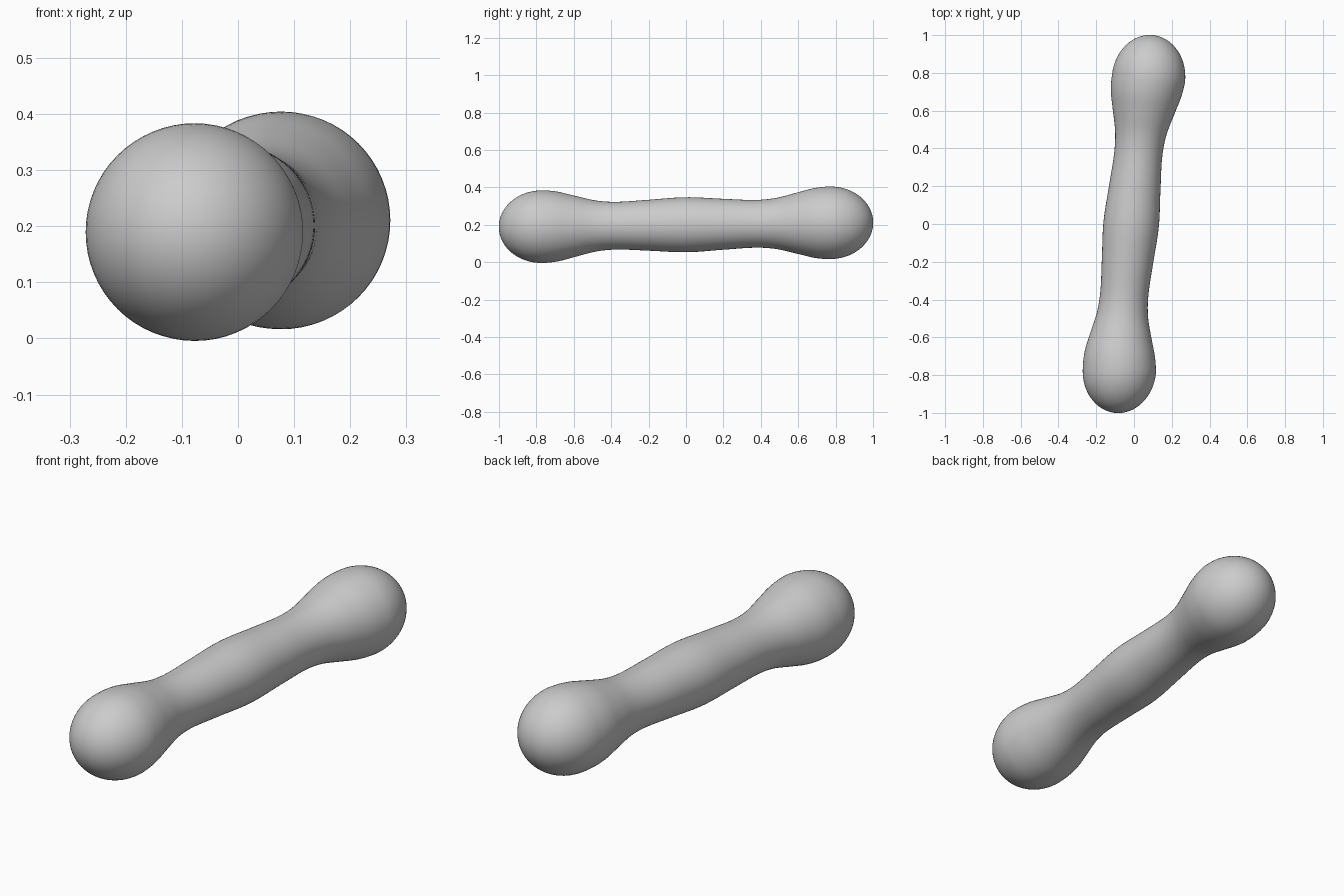
import bpy, bmesh, math
from mathutils import Vector

if "Cube" in bpy.data.objects:
    bpy.data.objects.remove(bpy.data.objects["Cube"])

SIDES = 64
LOBE, TIP, R = 0.772, 1.0, 0.194      # lobe centre, tip position, lobe radius

# Shaft radii by distance from the middle, rising smoothly into the end lobes
KNOTS = [(0.0, 0.147), (0.2, 0.136), (0.37, 0.1275), (0.48, 0.136),
         (0.6, 0.165), (0.69, 0.187), (LOBE, R)]


def shaft_radius(d):
    """Cubic interpolation of the knots with flat ends."""
    n = len(KNOTS)
    slopes = [0.0 if i in (0, n - 1) else
              (KNOTS[i + 1][1] - KNOTS[i - 1][1]) / (KNOTS[i + 1][0] - KNOTS[i - 1][0])
              for i in range(n)]
    slopes[2] = 0.0
    for i in range(n - 1):
        (a, ra), (b, rb) = KNOTS[i], KNOTS[i + 1]
        if d <= b + 1e-9:
            h, t = b - a, (d - a) / (b - a)
            return ((2*t**3 - 3*t*t + 1) * ra + (t**3 - 2*t*t + t) * h * slopes[i]
                    + (3*t*t - 2*t**3) * rb + (t**3 - t*t) * h * slopes[i + 1])
    return R


def centre(s):
    """Slightly bowed, tilted centre line."""
    bow = -0.015 * max(0.0, 1 - (abs(s) / LOBE) ** 4)
    return Vector((0.1 * s + bow, s, 0.205 - 0.005 + 0.0135 * s))


# Stations: rounded cap, shaft, rounded cap
CAP, SHAFT = 18, 72
cap = [(LOBE + (TIP - LOBE) * math.sin(a), R * math.cos(a))
       for a in (math.pi / 2 * i / CAP for i in range(1, CAP))]
shaft = [(s, shaft_radius(abs(s))) for s in
         (-LOBE + 2 * LOBE * i / SHAFT for i in range(SHAFT + 1))]
stations = [(-s, r) for s, r in reversed(cap)] + shaft + cap

axis = Vector((0.1, 1, 0.0135)).normalized()
side = axis.cross(Vector((0, 0, 1))).normalized()
up = side.cross(axis)

# Rod with bulbous ends
bm = bmesh.new()
rings = []
for s, r in stations:
    c = centre(s)
    rings.append([bm.verts.new(c + r * (side * math.cos(a) + up * math.sin(a)))
                  for a in (2 * math.pi * k / SIDES for k in range(SIDES))])
for lo, hi in zip(rings, rings[1:]):
    for k in range(SIDES):
        j = (k + 1) % SIDES
        bm.faces.new((lo[k], lo[j], hi[j], hi[k]))
for ring, s in ((rings[0], -TIP), (rings[-1], TIP)):
    tip = bm.verts.new(centre(s))
    for k in range(SIDES):
        bm.faces.new((ring[k], ring[(k + 1) % SIDES], tip))
bmesh.ops.recalc_face_normals(bm, faces=bm.faces)
for f in bm.faces:
    f.smooth = True
mesh = bpy.data.meshes.new("bulb_ended_rod")
bm.to_mesh(mesh)
bm.free()

grey = bpy.data.materials.new("light_grey")
grey.diffuse_color = (0.6, 0.6, 0.6, 1)
grey.use_nodes = True
grey.node_tree.nodes["Principled BSDF"].inputs["Base Color"].default_value = grey.diffuse_color
mesh.materials.append(grey)
rod = bpy.data.objects.new("bulb_ended_rod", mesh)
bpy.context.collection.objects.link(rod)
